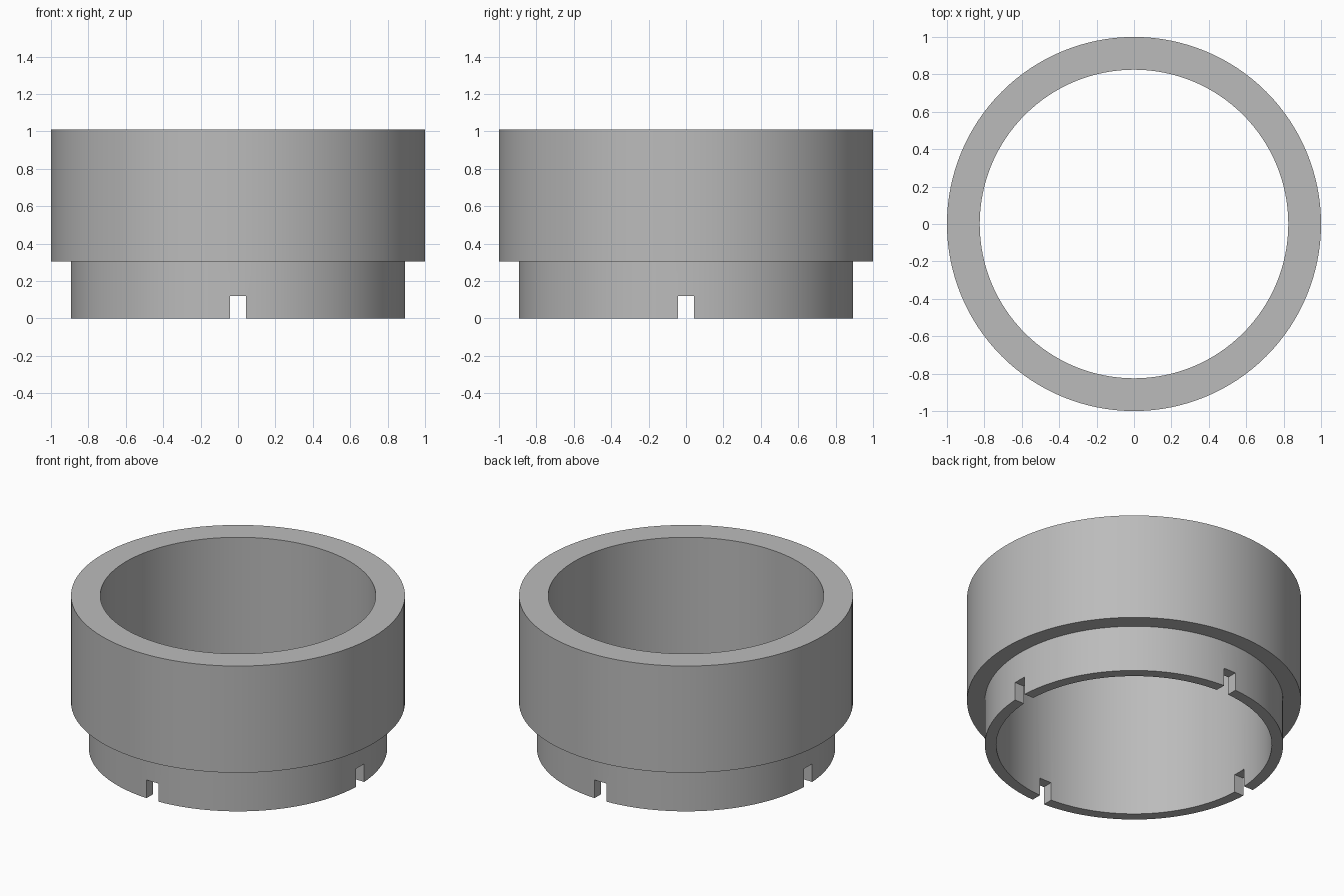
import bpy, bmesh, math

old = bpy.data.objects.get("Cube")
if old:
    bpy.data.objects.remove(old, do_unlink=True)

SEGMENTS = 128
BORE, NECK, BODY = 0.825, 0.893, 1.0
STEP, TOP = 0.305, 1.01
SLOT_WIDTH, SLOT_HEIGHT = 0.088, 0.12

grey = bpy.data.materials.new("plain grey")
grey.use_nodes = True
colour = (0.5, 0.5, 0.5, 1)
grey.diffuse_color = colour
grey.node_tree.nodes["Principled BSDF"].inputs["Base Color"].default_value = colour


def lathe(name, profile):
    """Spin a closed (radius, height) outline around z."""
    bm = bmesh.new()
    rings = []
    for i in range(SEGMENTS):
        a = math.tau * i / SEGMENTS
        rings.append([bm.verts.new((r * math.cos(a), r * math.sin(a), z)) for r, z in profile])
    n = len(profile)
    for i, ring in enumerate(rings):
        nxt = rings[(i + 1) % SEGMENTS]
        for j in range(n):
            k = (j + 1) % n
            bm.faces.new((ring[j], nxt[j], nxt[k], ring[k]))
    bmesh.ops.recalc_face_normals(bm, faces=bm.faces)
    mesh = bpy.data.meshes.new(name)
    bm.to_mesh(mesh)
    bm.free()
    obj = bpy.data.objects.new(name, mesh)
    bpy.context.collection.objects.link(obj)
    mesh.materials.append(grey)
    return obj


# Stepped collar: wide body above, narrower neck below, straight bore
collar = lathe("stepped_collar", [(BORE, 0), (NECK, 0), (NECK, STEP),
                                  (BODY, STEP), (BODY, TOP), (BORE, TOP)])
bpy.context.view_layer.objects.active = collar
collar.select_set(True)

# Four slots in the lower rim, cut by two crossing bars
for name, size in (("slot_cutter_x", (3, SLOT_WIDTH)), ("slot_cutter_y", (SLOT_WIDTH, 3))):
    bpy.ops.mesh.primitive_cube_add(size=1)
    cutter = bpy.context.object
    cutter.name = name
    cutter.scale = (*size, 2 * SLOT_HEIGHT)
    cutter.hide_render = True
    cut = collar.modifiers.new("slots", "BOOLEAN")
    cut.operation = "DIFFERENCE"
    cut.solver = "EXACT"
    cut.object = cutter
    bpy.ops.object.select_all(action="DESELECT")
    collar.select_set(True)
    bpy.context.view_layer.objects.active = collar
    bpy.ops.object.modifier_apply(modifier=cut.name)
    bpy.data.objects.remove(cutter, do_unlink=True)

# Smooth walls with crisp rims
bpy.ops.object.shade_smooth_by_angle(angle=math.radians(30))
